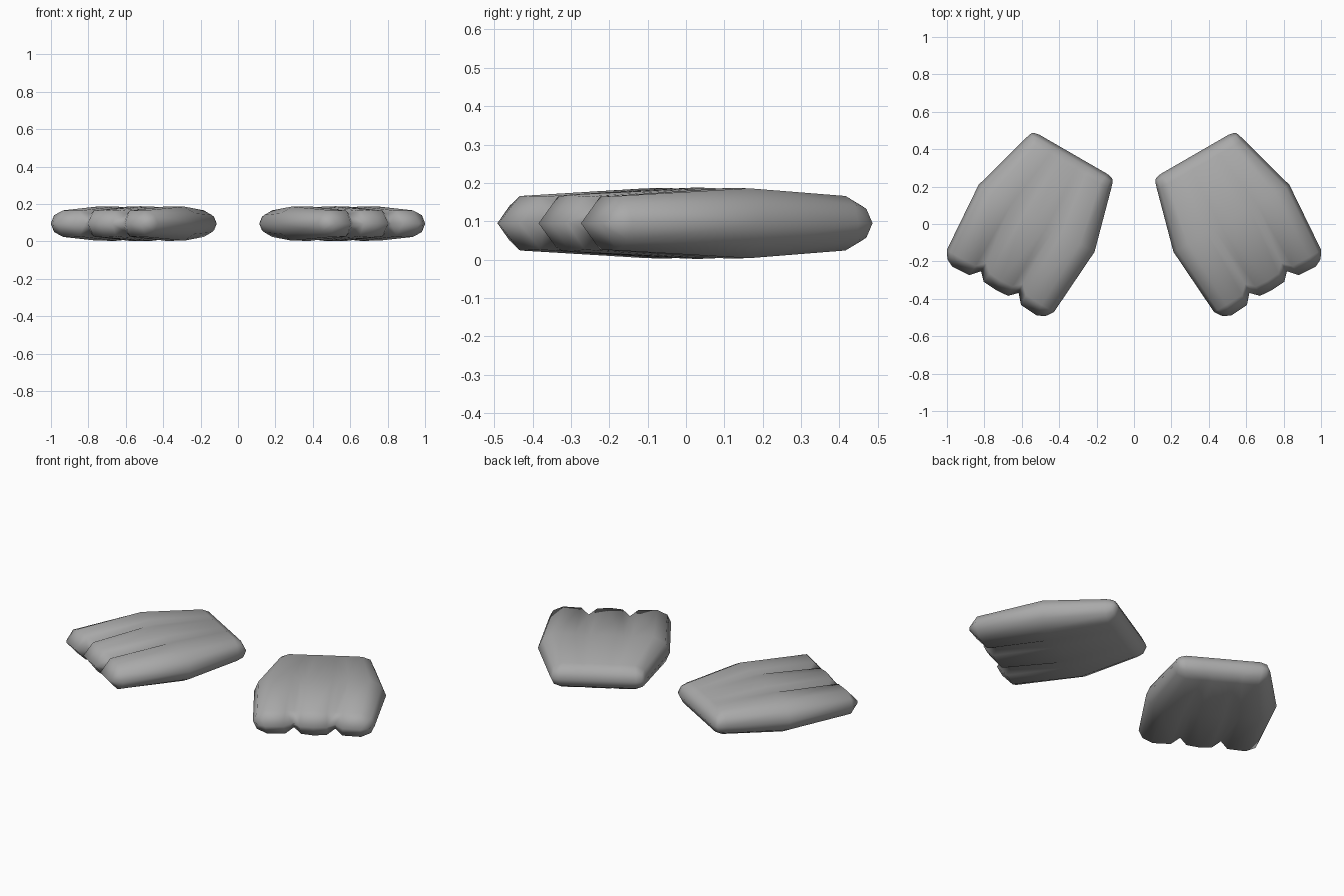
import bpy
import bmesh
from math import radians

cube = bpy.data.objects.get("Cube")
if cube:
    bpy.data.objects.remove(cube, do_unlink=True)

grey = bpy.data.materials.new("paw_grey")
grey.use_nodes = True
colour = (0.4, 0.4, 0.4, 1)
grey.diffuse_color = colour
grey.node_tree.nodes["Principled BSDF"].inputs["Base Color"].default_value = colour

# Quarter paw: each row runs from the centre line to the outer rim, toes to heel
# (width across, position along, height above the middle plane)
ROWS = [
    # toe tips, dipping back at the notch between toes
    ([0, .075, .116, .16, .26, .29, .305],
     [-.44, -.435, -.393, -.443, -.449, -.435, -.425],
     [0] * 7),
    # upper edge of the toes
    ([0, .07, .112, .155, .255, .31, .331],
     [-.385, -.38, -.34, -.383] + [-.387] * 3,
     [.074, .069, .05, .069, .071, .045, 0]),
    # widest part of the paw
    ([0, .07, .11, .155, .27, .335, .358],
     [0] * 7,
     [.093, .092, .085, .092, .091, .055, 0]),
    # upper edge of the heel
    ([0, .05, .08, .11, .2, .247, .268],
     [.33] * 7,
     [.072, .072, .07, .072, .071, .047, 0]),
    # rounded heel bevel
    ([0, .05, .08, .11, .205, .24, .257],
     [.373] * 5 + [.37, .368],
     [.047] * 5 + [.037, 0]),
    # heel rim
    ([0, .05, .08, .11, .21, .235, .249],
     [.395] * 5 + [.39, .383],
     [0] * 7),
]


def paw_mesh():
    bm = bmesh.new()
    grid = [[bm.verts.new(p) for p in zip(*row)] for row in ROWS]
    for low, high in zip(grid, grid[1:]):
        for j in range(len(low) - 1):
            bm.faces.new((low[j], low[j + 1], high[j + 1], high[j]))
    for face in bm.faces:
        face.smooth = True
    mesh = bpy.data.meshes.new("paw")
    bm.to_mesh(mesh)
    bm.free()
    mesh.materials.append(grey)
    return mesh


# Left and right paws, toes turned outwards
mesh = paw_mesh()
for name, side in (("left_paw", 1), ("right_paw", -1)):
    paw = bpy.data.objects.new(name, mesh)
    paw.location = (side * 0.521, 0.03, 0.095)
    paw.rotation_euler.z = side * radians(30)
    mirror = paw.modifiers.new("symmetry", "MIRROR")
    mirror.use_axis = (True, False, True)
    bpy.context.collection.objects.link(paw)
